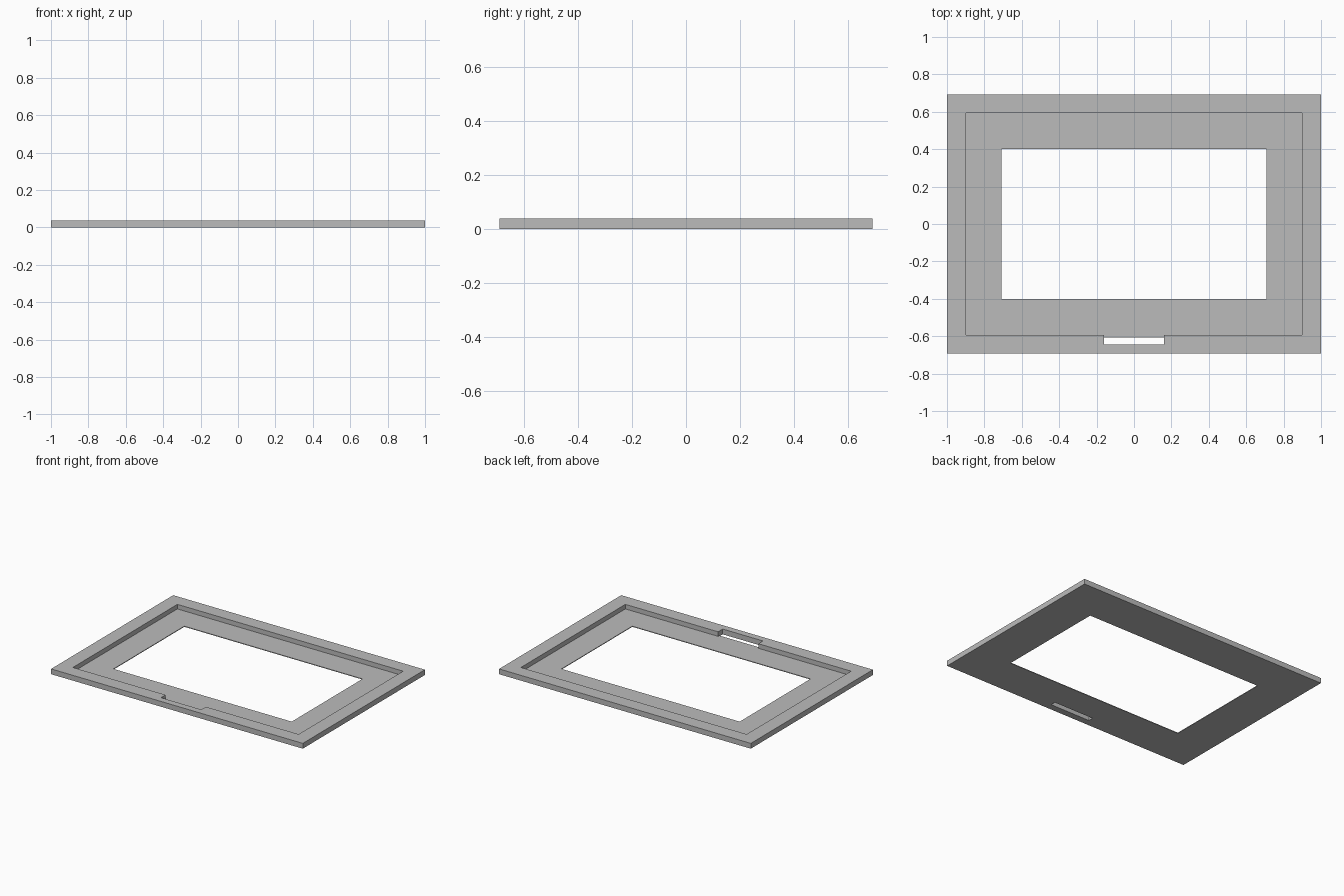
import bpy

cube = bpy.data.objects.get("Cube")
if cube:
    bpy.data.objects.remove(cube, do_unlink=True)

HEIGHT, FLOOR, OVER = 0.038, 0.005, 0.05


def box(name, x, y0, y1, z0, z1):
    """Box spanning -x..x, y0..y1 and z0..z1."""
    bpy.ops.mesh.primitive_cube_add(size=1)
    ob = bpy.context.object
    ob.name = name
    for v in ob.data.vertices:
        v.co.x *= 2 * x
        v.co.y = y0 + (v.co.y + 0.5) * (y1 - y0)
        v.co.z = z0 + (v.co.z + 0.5) * (z1 - z0)
    return ob


# Outer plate
frame = box("bezel_frame", 1, -0.693, 0.693, 0, HEIGHT)

# Panel recess, window, cable notch and the slot through its floor
cutters = [
    box("recess_cutter", 0.897, -0.593, 0.593, FLOOR, OVER),
    box("window_cutter", 0.708, -0.402, 0.402, -OVER, OVER),
    box("notch_cutter", 0.16, -0.645, -0.57, FLOOR, OVER),
    box("slot_cutter", 0.16, -0.645, -0.608, -OVER, OVER),
]
for cutter in cutters:
    cutter.hide_render = True
    mod = frame.modifiers.new(cutter.name, "BOOLEAN")
    mod.operation = "DIFFERENCE"
    mod.solver = "EXACT"
    mod.object = cutter

# Apply the cuts and drop the cutters
bpy.context.view_layer.objects.active = frame
for mod in list(frame.modifiers):
    bpy.ops.object.modifier_apply(modifier=mod.name)
for cutter in cutters:
    bpy.data.objects.remove(cutter, do_unlink=True)

# Plain grey material
grey = bpy.data.materials.new("grey")
grey.use_nodes = True
color = (0.5, 0.5, 0.5, 1)
grey.diffuse_color = color
grey.node_tree.nodes["Principled BSDF"].inputs["Base Color"].default_value = color
frame.data.materials.clear()
frame.data.materials.append(grey)
